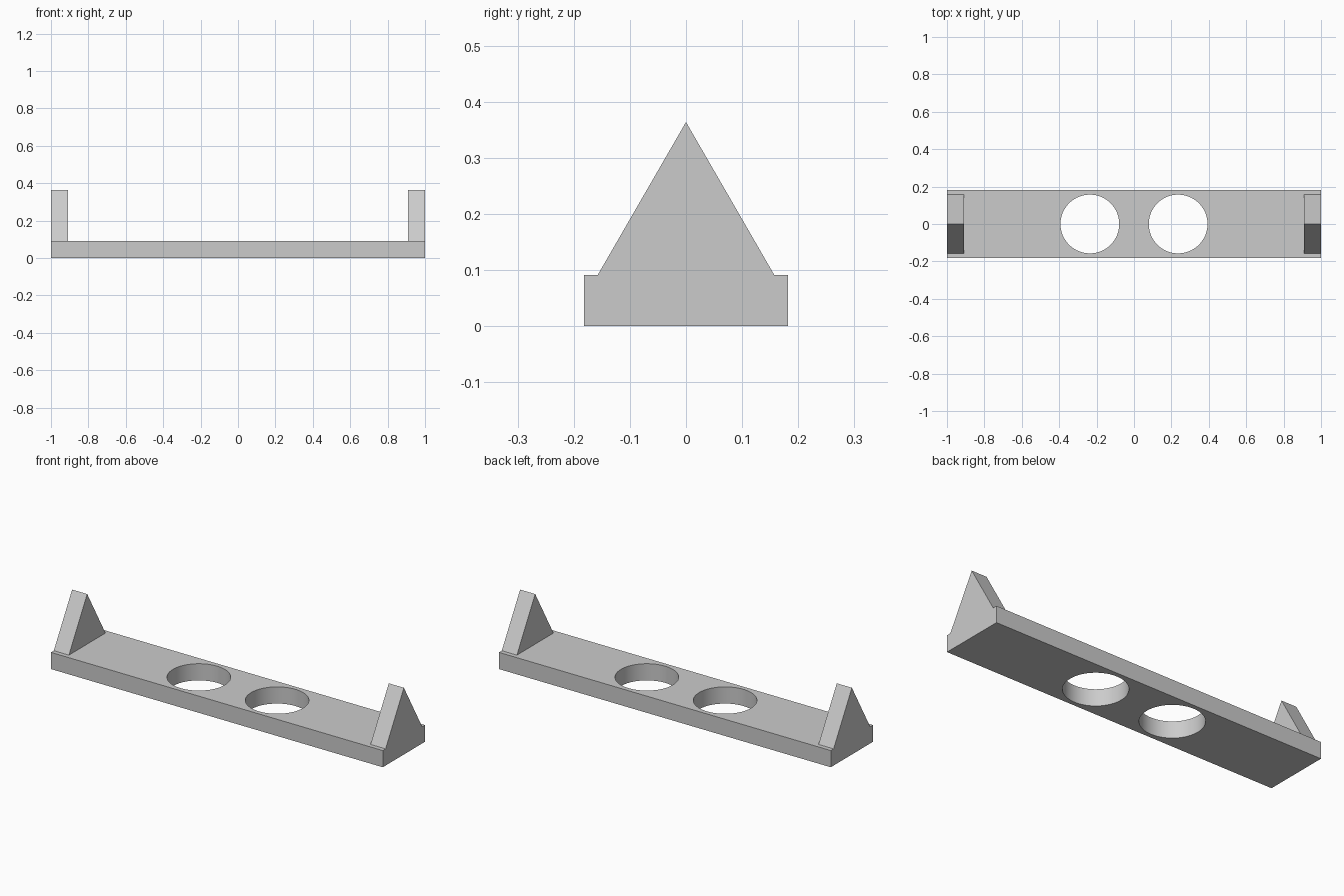
import bpy, bmesh, math

if "Cube" in bpy.data.objects:
    bpy.data.objects.remove(bpy.data.objects["Cube"], do_unlink=True)

T = 1 / 11           # plate thickness
HALF_W = 2 * T       # half depth of the plate
APEX = 4 * T         # height of the end supports
GABLE_HALF = 0.1575  # half width of a support foot
HOLE_R = 0.157
HOLE_X = 0.236

grey = bpy.data.materials.new("plain grey")
grey.use_nodes = True
grey.diffuse_color = (0.6, 0.6, 0.6, 1)
grey.node_tree.nodes["Principled BSDF"].inputs["Base Color"].default_value = (0.6, 0.6, 0.6, 1)


def extrude_profile(name, points, offset):
    """Make a solid by sweeping a flat outline along an offset."""
    bm = bmesh.new()
    face = bm.faces.new([bm.verts.new(p) for p in points])
    swept = bmesh.ops.extrude_face_region(bm, geom=[face], use_keep_orig=True)
    verts = [g for g in swept["geom"] if isinstance(g, bmesh.types.BMVert)]
    bmesh.ops.translate(bm, verts=verts, vec=offset)
    bmesh.ops.recalc_face_normals(bm, faces=bm.faces)
    mesh = bpy.data.meshes.new(name)
    bm.to_mesh(mesh)
    bm.free()
    mesh.materials.append(grey)
    obj = bpy.data.objects.new(name, mesh)
    bpy.context.collection.objects.link(obj)
    return obj


# Base plate
base = extrude_profile(
    "base_plate",
    [(-1, -HALF_W, 0), (1, -HALF_W, 0), (1, HALF_W, 0), (-1, HALF_W, 0)],
    (0, 0, T))

# Two round through holes
cutters = []
for side in (-1, 1):
    bpy.ops.mesh.primitive_cylinder_add(
        vertices=96, radius=HOLE_R, depth=4 * T, location=(side * HOLE_X, 0, T / 2))
    cutter = bpy.context.object
    cutter.name = "hole_cutter"
    cutter.hide_render = True
    cutter.data.materials.append(grey)
    cut = base.modifiers.new("round hole", 'BOOLEAN')
    cut.operation = 'DIFFERENCE'
    cut.solver = 'EXACT'
    cut.object = cutter
    cutters.append(cutter)

bpy.ops.object.select_all(action='DESELECT')
base.select_set(True)
bpy.context.view_layer.objects.active = base
for name in [m.name for m in base.modifiers]:
    bpy.ops.object.modifier_apply(modifier=name)
for cutter in cutters:
    bpy.data.objects.remove(cutter, do_unlink=True)
bpy.ops.object.shade_smooth_by_angle(angle=math.radians(30))

# Triangular end supports, flush with the plate ends
for side, label in ((1, "left"), (-1, "right")):
    extrude_profile(
        label + "_end_support",
        [(side, -GABLE_HALF, T), (side, GABLE_HALF, T), (side, 0, APEX)],
        (-side * T, 0, 0))
